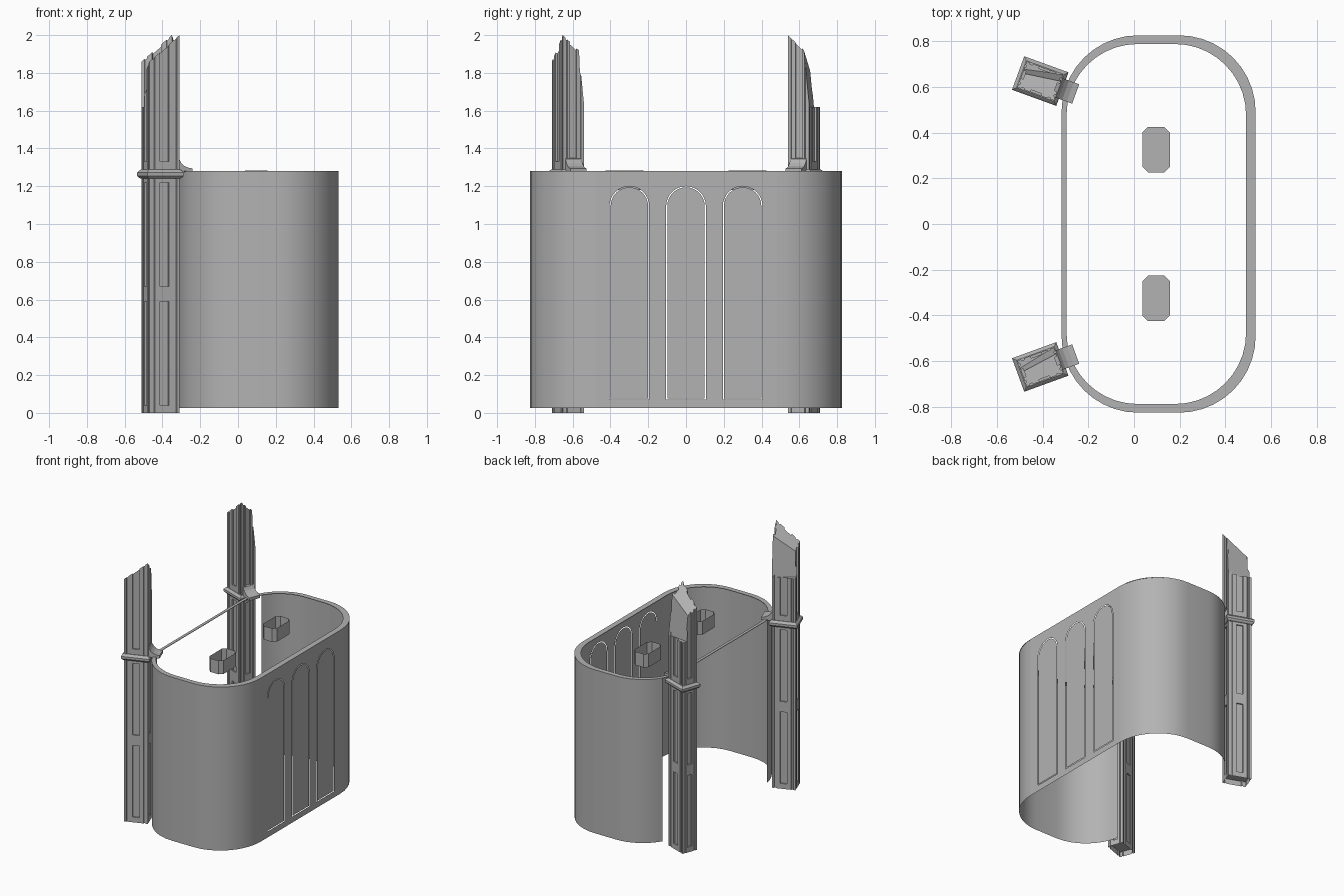
import bpy, bmesh
from math import sin, cos, pi, radians
from mathutils import Vector, Matrix

if "Cube" in bpy.data.objects:
    bpy.data.objects.remove(bpy.data.objects["Cube"])

# One dark grey for everything
GREY = bpy.data.materials.new("dark_grey")
GREY.diffuse_color = (.45, .45, .45, 1)
GREY.use_nodes = True
GREY.node_tree.nodes["Principled BSDF"].inputs["Base Color"].default_value = GREY.diffuse_color

def finish(name, bm, smooth=False):
    bmesh.ops.recalc_face_normals(bm, faces=bm.faces)
    me = bpy.data.meshes.new(name)
    bm.to_mesh(me)
    bm.free()
    me.materials.append(GREY)
    ob = bpy.data.objects.new(name, me)
    bpy.context.collection.objects.link(ob)
    if smooth:
        bpy.ops.object.select_all(action='DESELECT')
        ob.select_set(True)
        bpy.context.view_layer.objects.active = ob
        bpy.ops.object.shade_smooth_by_angle(angle=radians(30))
    return ob

def loft(bm, rings, bottom=True, top=True, closed=True):
    """Skin a list of 3D point rings."""
    vs = [[bm.verts.new(p) for p in r] for r in rings]
    n = len(rings[0])
    for lo, hi in zip(vs, vs[1:]):
        for i in range(n if closed else n - 1):
            j = (i + 1) % n
            bm.faces.new((lo[i], lo[j], hi[j], hi[i]))
    if bottom:
        bm.faces.new(vs[0][::-1])
    if top:
        bm.faces.new(vs[-1])

def at(points, z):
    return [(x, y, z) for x, y in points]

def arc(cx, cy, rx, ry, a0, a1, n=10):
    return [(cx + rx * cos(radians(a0 + (a1 - a0) * i / n)),
             cy + ry * sin(radians(a0 + (a1 - a0) * i / n))) for i in range(n + 1)]

# Curved wall: two bent sheets, open at the back-left
Z0, Z1 = 0.025, 1.28
bm = bmesh.new()
for s, end in ((1, 148), (-1, 170)):
    path = arc(.20, .48, .332, .345, 0, 90) + arc(.015, .48, .33, .345, 90, end, 8)
    path = [(x, s * y) for x, y in path]
    loft(bm, [at(path, Z0), at(path, Z1)], bottom=False, top=False, closed=False)
finish("curved_wall", bm, smooth=True)

# Flat wall face with three arched slits cut through it
def arch(cy, half, bottom):
    return [(cy - half, bottom), (cy + half, bottom)] + arc(cy, 1.095, half, half, 0, 180, 16)

cu = bpy.data.curves.new("arched_wall", 'CURVE')
cu.dimensions = '2D'
cu.fill_mode = 'BOTH'
cu.materials.append(GREY)
loops = [[(-.48, Z0), (.48, Z0), (.48, Z1), (-.48, Z1)]]
for cy in (-.30, 0, .30):
    loops += [arch(cy, .105, .071), arch(cy, .099, .077)]
for pts in loops:
    sp = cu.splines.new('POLY')
    sp.points.add(len(pts) - 1)
    for p, (x, y) in zip(sp.points, pts):
        p.co = (x, y, 0, 1)
    sp.use_cyclic_u = True
ob = bpy.data.objects.new("arched_wall", cu)
ob.location.x = .532
ob.rotation_euler = (pi / 2, 0, pi / 2)
bpy.context.collection.objects.link(ob)

# Top rim, continuing as a thin rail across the open side
def stadium(x0, x1, y, r):
    return (arc(x1 - r, y - r, r, r, 0, 90) + arc(x0 + r, y - r, r, r, 90, 180)
            + arc(x0 + r, r - y, r, r, 180, 270) + arc(x1 - r, r - y, r, r, 270, 360))

outer = stadium(-.317, .532, .825, .335)
inner = stadium(-.295, .49, .787, .31)
bm = bmesh.new()
loft(bm, [at(outer, 1.276), at(outer, Z1), at(inner, Z1), at(inner, 1.276), at(outer, 1.276)],
     bottom=False, top=False)
bmesh.ops.remove_doubles(bm, verts=bm.verts, dist=1e-5)
finish("top_rim", bm)

# Two open octagonal cups
for side, cy in (("left", -.325), ("right", .325)):
    q = [(.06, -.075), (.06, .075), (.035, .1), (-.035, .1),
         (-.06, .075), (-.06, -.075), (-.035, -.1), (.035, -.1)]
    q = [(.097 + x, cy + y) for x, y in q]
    bm = bmesh.new()
    loft(bm, [at(q, 1.18), at(q, 1.284)], top=False)
    finish("cup_" + side, bm)

# Column cross-section: grooved corners, optional sunk panels
A, B = .085, .06

def section(notched):
    q = [(A - .012, .018), (A, .018)] if notched else []
    q += [(A, B - .026), (A - .007, B - .024), (A - .007, B - .018), (A, B - .016),
          (A, B), (A - .015, B), (A - .018, B - .006), (A - .028, B - .006), (A - .031, B)]
    if notched:
        q += [(.025, B), (.025, B - .010)]
    half = q + [(-x, y) for x, y in reversed(q)]
    return half + [(-x, -y) for x, y in half]

def cut(bm, p, q, r):
    """Slice off everything above the plane through three points and cap it."""
    p, q, r = Vector(p), Vector(q), Vector(r)
    n = (q - p).cross(r - p).normalized()
    if n.z < 0:
        n = -n
    res = bmesh.ops.bisect_plane(bm, geom=bm.verts[:] + bm.edges[:] + bm.faces[:],
                                 plane_co=p, plane_no=n, clear_outer=True)
    edges = [e for e in res['geom_cut'] if isinstance(e, bmesh.types.BMEdge)]
    bmesh.ops.holes_fill(bm, edges=edges, sides=0)

def rect(t):
    return [(A + t, -B - t), (A + t, B + t), (-A - t, B + t), (-A - t, -B - t)]

def column(side, y, turn):
    place = Matrix.Translation((-.41, y, 0)) @ Matrix.Rotation(radians(turn), 4, 'Z')
    # shaft, alternating plain and panelled lengths, hollow at the foot
    bm = bmesh.new()
    zs = [0, .04, .59, .67, 1.22, 1.33, 1.62]
    for i, (z0, z1) in enumerate(zip(zs, zs[1:])):
        loft(bm, [at(section(i % 2), z0), at(section(i % 2), z1)], bottom=i > 0)
    finish("column_shaft_" + side, bm).matrix_world = place
    # broken, sloping top
    bm = bmesh.new()
    loft(bm, [at(section(True), 1.62), at(section(True), 2.1)])
    cut(bm, (-A, -B, 1.86), (A, -B, 2.0), (A, .03, 1.92))
    cut(bm, (-A, 0, 1.86), (A, .03, 1.92), (A, B, 1.63))
    finish("column_top_" + side, bm).matrix_world = place
    # collar moulding
    bm = bmesh.new()
    loft(bm, [at(rect(t), z) for t, z in
              ((.003, 1.24), (.010, 1.245), (.018, 1.255), (.018, 1.272), (.010, 1.282), (.003, 1.288))])
    finish("column_collar_" + side, bm).matrix_world = place
    # curved bracket resting on the rim
    prof = [(.07, 1.272), (.165, 1.272), (.165, 1.294), (.14, 1.298),
            (.118, 1.307), (.101, 1.322), (.088, 1.345), (.07, 1.35)]
    bm = bmesh.new()
    loft(bm, [[(u, v, z) for u, z in prof] for v in (-.045, .045)])
    finish("column_bracket_" + side, bm).matrix_world = place

column("left", -.625, 20)
column("right", .625, -20)
